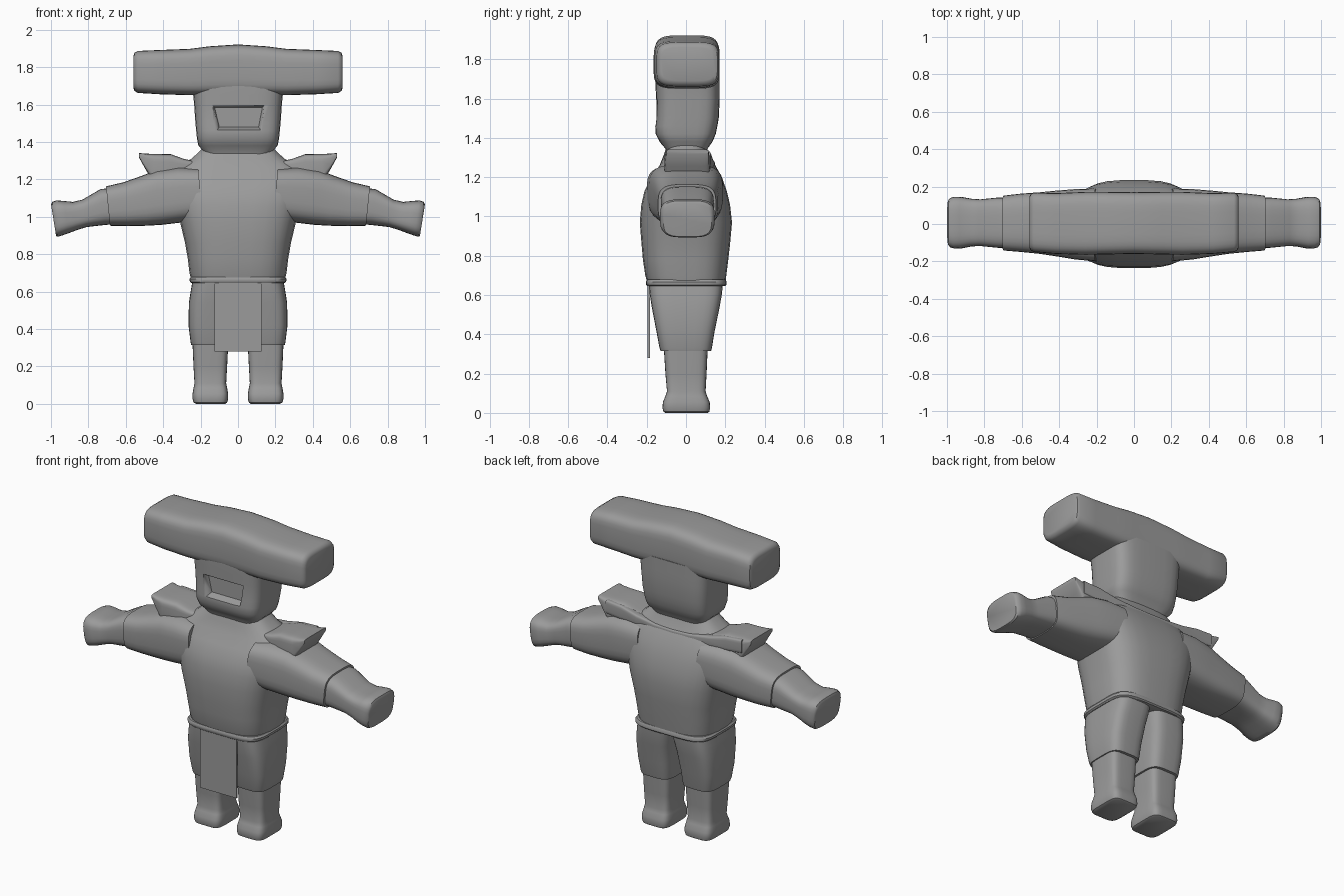
import bpy, bmesh, math

grey = bpy.data.materials.new("plain grey")
grey.diffuse_color = (0.33, 0.33, 0.33, 1)


def finish(name, bm, mirror=False, angle=40):
    bmesh.ops.recalc_face_normals(bm, faces=bm.faces)
    me = bpy.data.meshes.new(name)
    bm.to_mesh(me)
    bm.free()
    me.materials.append(grey)
    ob = bpy.data.objects.new(name, me)
    bpy.context.collection.objects.link(ob)
    bpy.ops.object.select_all(action='DESELECT')
    ob.select_set(True)
    bpy.context.view_layer.objects.active = ob
    if mirror:
        m = ob.modifiers.new("mirror", 'MIRROR')
        m.use_mirror_merge = False
        bpy.ops.object.modifier_apply(modifier="mirror")
    bpy.ops.object.shade_smooth_by_angle(angle=math.radians(angle))
    return ob


def loft(name, axis, sections, n=4.0, mirror=False, slant=0.0, count=32):
    """Skin rounded-box sections (t, u0, u1, v0, v1) placed along x or z."""
    bm = bmesh.new()
    rings = []
    for t, u0, u1, v0, v1 in sections:
        ring = []
        for i in range(count):
            a = 2 * math.pi * (i + 0.5) / count
            c, s = math.cos(a), math.sin(a)
            u = (u0 + u1) / 2 + (u1 - u0) / 2 * math.copysign(abs(c) ** (2 / n), c)
            dv = (v1 - v0) / 2 * math.copysign(abs(s) ** (2 / n), s)
            v = (v0 + v1) / 2 + dv
            co = (t + slant * dv, u, v) if axis == 'x' else (u, v, t)
            ring.append(bm.verts.new(co))
        rings.append(ring)
    for a, b in zip(rings, rings[1:]):
        for i in range(count):
            j = (i + 1) % count
            bm.faces.new((a[i], a[j], b[j], b[i]))
    bm.faces.new(rings[0])
    bm.faces.new(rings[-1])
    return finish(name, bm, mirror)


def sym(rows):
    """Rows (t, half_width, v0, v1) widened to both sides."""
    return [(t, -w, w, a, b) for t, w, a, b in rows]


# Head crossbar, slightly peaked in the middle
half_bar = [(0.56, -.125, .145, 1.69, 1.86), (0.553, -.14, .16, 1.672, 1.877),
            (0.535, -.15, .168, 1.662, 1.887), (0.42, -.16, .165, 1.655, 1.892),
            (0.26, -.165, .172, 1.65, 1.898), (0.15, -.163, .172, 1.65, 1.912)]
bar = [(-r[0],) + r[1:] for r in half_bar] + [(0, -.16, .17, 1.65, 1.922)] + half_bar[::-1]
loft("head_crossbar", 'x', bar, n=4.5)

# Face block with recessed mouth
face = loft("face_block", 'z', sym([
    (1.30, .17, -.10, .10), (1.345, .18, -.105, .11), (1.38, .212, -.135, .135),
    (1.42, .22, -.155, .152), (1.46, .224, -.157, .16), (1.50, .228, -.152, .167),
    (1.60, .235, -.152, .172), (1.65, .24, -.155, .172), (1.72, .25, -.155, .172)]), n=4.5)
bm = bmesh.new()
quads = [[bm.verts.new((x, y, z)) for x, z in pts] for y, pts in (
    (-.20, ((-.125, 1.445), (.135, 1.445), (.155, 1.61), (-.15, 1.61))),
    (-.115, ((-.10, 1.48), (.11, 1.48), (.13, 1.585), (-.125, 1.585))))]
bm.faces.new(quads[0])
bm.faces.new(quads[1])
for i in range(4):
    j = (i + 1) % 4
    bm.faces.new((quads[0][i], quads[0][j], quads[1][j], quads[1][i]))
cutter = finish("mouth_cutter", bm)
cutter.hide_render = True
cut = face.modifiers.new("mouth", 'BOOLEAN')
cut.operation = 'DIFFERENCE'
cut.solver = 'EXACT'
cut.object = cutter
bpy.context.view_layer.objects.active = face
bpy.ops.object.modifier_apply(modifier="mouth")
bpy.data.objects.remove(cutter)

# Torso swelling at the chest and sloping up to the neck
loft("torso", 'z', sym([
    (.655, .25, -.195, .2), (.70, .26, -.208, .206), (.78, .27, -.22, .216),
    (.86, .284, -.227, .225), (.97, .31, -.236, .235), (1.06, .335, -.228, .225),
    (1.13, .36, -.212, .208), (1.20, .38, -.175, .183), (1.26, .34, -.135, .15),
    (1.31, .25, -.115, .12), (1.365, .19, -.095, .1)]), n=3.2)

# Belt rim
loft("belt", 'z', sym([
    (.645, .25, -.198, .2), (.652, .258, -.204, .207), (.667, .26, -.205, .207),
    (.678, .252, -.2, .202)]), n=4.5)

# Sleeves and hands
loft("sleeve", 'x', [
    (.20, -.20, .19, .99, 1.26), (.31, -.19, .187, .97, 1.265),
    (.42, -.172, .178, .957, 1.25), (.50, -.16, .17, .952, 1.22),
    (.60, -.15, .163, .95, 1.185), (.695, -.142, .152, .952, 1.163)],
    n=3.6, mirror=True, slant=.1)
loft("hand", 'x', [
    (.62, -.13, .14, .96, 1.16), (.72, -.128, .142, .957, 1.148),
    (.82, -.118, .132, .945, 1.092), (.87, -.12, .135, .93, 1.08),
    (.92, -.13, .144, .912, 1.085), (.955, -.132, .146, .9, 1.088),
    (.978, -.125, .14, .893, 1.08), (.986, -.115, .13, .897, 1.066)],
    n=3.6, mirror=True, slant=.16)

# Flared shoulder plates
loft("shoulder_flare", 'x', [
    (.22, -.09, .11, 1.22, 1.295), (.29, -.10, .118, 1.2, 1.31),
    (.36, -.11, .12, 1.18, 1.335), (.45, -.11, .12, 1.18, 1.336),
    (.495, -.105, .118, 1.255, 1.338), (.53, -.10, .115, 1.318, 1.341)],
    n=6, mirror=True)

# Collar ridge across the back, dipping in the middle
side = [(.47, .09, .125, 1.25, 1.332), (.36, .09, .13, 1.24, 1.325),
        (.25, .09, .137, 1.24, 1.30), (.12, .09, .145, 1.24, 1.285)]
ridge = [(-r[0],) + r[1:] for r in side] + [(0, .09, .147, 1.24, 1.282)] + side[::-1]
loft("back_collar", 'x', ridge, n=5, count=16)

# Trouser legs
loft("trouser_leg", 'z', [
    (.315, .04, .25, -.13, .128), (.33, .037, .254, -.135, .132),
    (.42, .03, .265, -.152, .147), (.54, .016, .263, -.175, .172),
    (.61, .002, .252, -.186, .184), (.66, -.005, .243, -.19, .188)],
    n=4, mirror=True)

# Lower legs with flared feet
loft("lower_leg", 'z', [
    (.0, .068, .225, -.105, .11), (.006, .058, .237, -.115, .119),
    (.025, .053, .243, -.12, .123), (.055, .053, .243, -.118, .121),
    (.085, .058, .238, -.105, .108), (.11, .063, .233, -.097, .1),
    (.20, .058, .238, -.105, .105), (.36, .05, .245, -.115, .112)],
    n=5, mirror=True)

# Hanging front cloth
bm = bmesh.new()
bmesh.ops.create_cube(bm, size=1)
for v in bm.verts:
    v.co = (v.co.x * .252, -.19 + v.co.y * .012, .468 + v.co.z * .376)
finish("front_cloth", bm)
